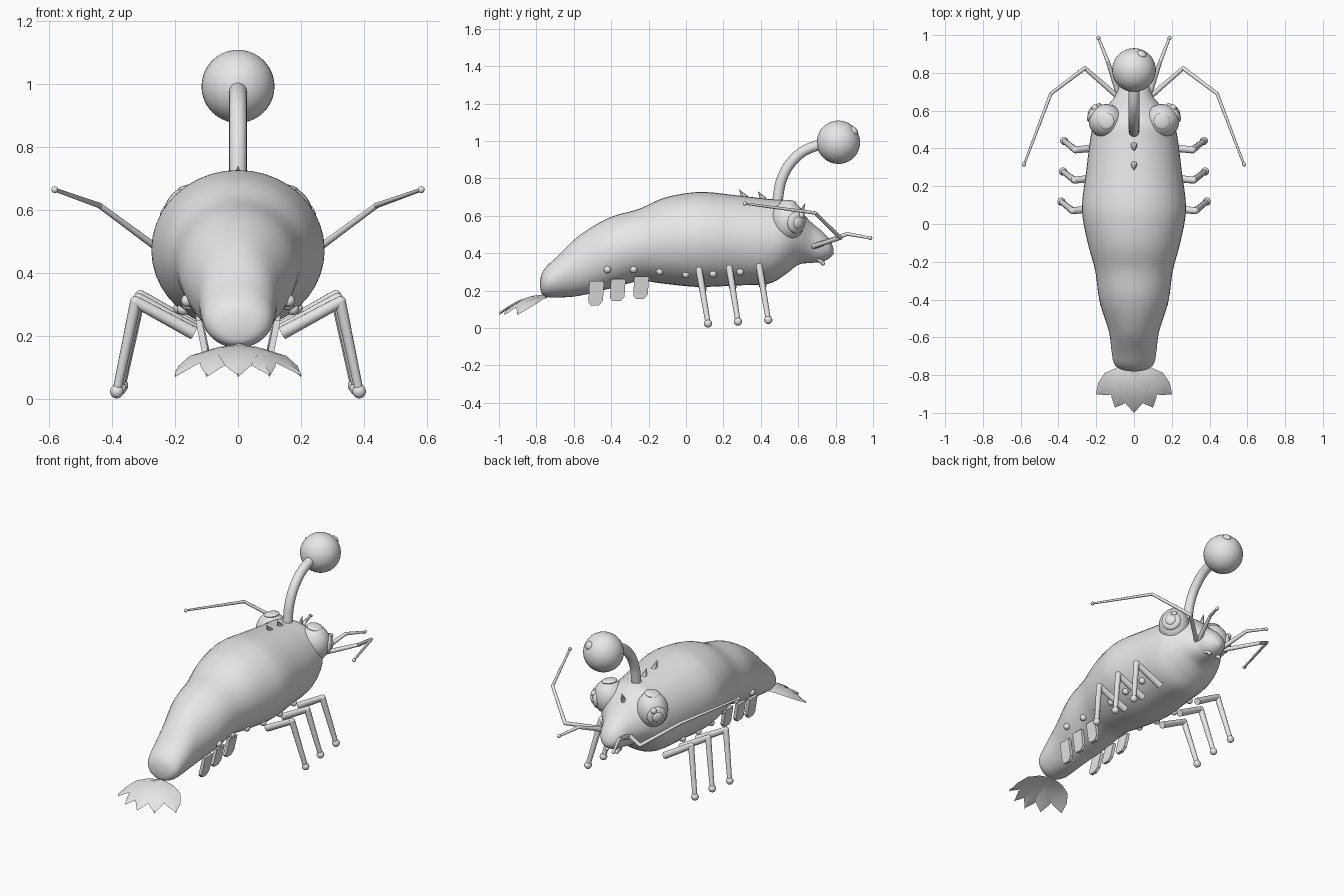
import bpy, bmesh, math
from mathutils import Vector, Matrix

if "Cube" in bpy.data.objects:
    bpy.data.objects.remove(bpy.data.objects["Cube"])

grey = bpy.data.materials.new("light grey")
grey.diffuse_color = (0.8, 0.8, 0.8, 1)
grey.use_nodes = True
grey.node_tree.nodes["Principled BSDF"].inputs["Base Color"].default_value = grey.diffuse_color


def finish(name, bm, angle=40):
    """Turn a bmesh into a smooth-shaded object."""
    bmesh.ops.recalc_face_normals(bm, faces=bm.faces)
    me = bpy.data.meshes.new(name)
    bm.to_mesh(me)
    bm.free()
    me.materials.append(grey)
    ob = bpy.data.objects.new(name, me)
    bpy.context.collection.objects.link(ob)
    bpy.ops.object.select_all(action='DESELECT')
    ob.select_set(True)
    bpy.context.view_layer.objects.active = ob
    bpy.ops.object.shade_smooth_by_angle(angle=math.radians(angle))
    return ob


def facing(d):
    return Vector(d).to_track_quat('Z', 'Y').to_matrix().to_4x4()


def add_ball(bm, c, r, d=(0, 0, 1), seg=20):
    r = (r, r, r) if isinstance(r, float) else r
    m = Matrix.Translation(c) @ facing(d) @ Matrix.Diagonal((*r, 1))
    bmesh.ops.create_uvsphere(bm, u_segments=seg, v_segments=seg // 2 + 2, radius=1, matrix=m)


def add_rod(bm, a, b, r1, r2, seg=12):
    a, b = Vector(a), Vector(b)
    m = Matrix.Translation((a + b) / 2) @ facing(b - a)
    bmesh.ops.create_cone(bm, cap_ends=True, segments=seg, radius1=r1, radius2=r2,
                          depth=(b - a).length, matrix=m)


def add_limb(bm, pts, radii, tip):
    """Jointed rod chain with a ball at the end."""
    for i in range(len(pts) - 1):
        add_rod(bm, pts[i], pts[i + 1], radii[i], radii[i + 1])
        if i:
            add_ball(bm, pts[i], radii[i], seg=12)
    add_ball(bm, pts[-1], tip, seg=14)


def loft(name, rings, seg=40):
    """Rings are (centre, half axis u, half axis v)."""
    bm = bmesh.new()
    loops = []
    for c, u, v in rings:
        loops.append([bm.verts.new(Vector(c) + Vector(u) * math.cos(t) + Vector(v) * math.sin(t))
                      for t in (2 * math.pi * k / seg for k in range(seg))])
    for a, b in zip(loops, loops[1:]):
        for k in range(seg):
            j = (k + 1) % seg
            bm.faces.new((a[k], a[j], b[j], b[k]))
    bm.faces.new(loops[0])
    bm.faces.new(loops[-1])
    return finish(name, bm, 60)


def smooth_rows(rows, n=4):
    """Catmull-Rom through rows of numbers."""
    out = []
    for i in range(len(rows) - 1):
        p = [rows[max(i - 1, 0)], rows[i], rows[i + 1], rows[min(i + 2, len(rows) - 1)]]
        for s in range(n):
            t = s / n
            out.append([0.5 * (2 * b + (c - a) * t + (2 * a - 5 * b + 4 * c - d) * t * t
                               + (3 * b - a - 3 * c + d) * t ** 3) for a, b, c, d in zip(*p)])
    return out + [list(rows[-1])]


# Body and snout: y, bottom z, top z, half width
body = smooth_rows([
    (-.78, .22, .25, .015), (-.77, .18, .295, .07), (-.74, .165, .335, .105),
    (-.68, .163, .39, .118), (-.57, .172, .495, .133), (-.41, .21, .59, .182),
    (-.25, .25, .637, .205), (-.12, .237, .695, .24), (.02, .222, .723, .27),
    (.12, .22, .726, .274), (.28, .228, .708, .253), (.44, .236, .69, .233),
    (.53, .285, .68, .212), (.60, .338, .635, .165), (.67, .348, .565, .105),
    (.73, .355, .515, .078), (.77, .375, .47, .05), (.788, .395, .425, .015)])
loft("body", [((0, y, (b + t) / 2), (w, 0, 0), (0, 0, (t - b) / 2)) for y, b, t, w in body])


def body_at(y):
    return min(body, key=lambda r: abs(r[0] - y))


# Lure stalk and glowing ball
path = [Vector((0, y, z)) for y, z in smooth_rows(
    [(.485, .64), (.495, .72), (.51, .79), (.55, .87), (.62, .94), (.70, .975), (.76, .985)])]
rings = []
for i, p in enumerate(path):
    t = (path[min(i + 1, len(path) - 1)] - path[max(i - 1, 0)]).normalized()
    rings.append((p, (.028, 0, 0), Vector((0, -t.z, t.y)) * .028))
loft("lure_stalk", rings, 20)
bm = bmesh.new()
add_ball(bm, (0, .815, .993), .116, seg=36)
finish("lure_ball", bm)
bm = bmesh.new()
add_ball(bm, (.042, .9, 1.055), (.025, .025, .014), (.042, .085, .062))
finish("lure_highlight", bm)

# Back spines and brow spike
bm = bmesh.new()
for y in (.31, .41, .50):
    z = body_at(y)[2]
    add_rod(bm, (0, y + .005, z - .01), (0, y - .025, z + .036), .02, .001, 8)
add_rod(bm, (0, .61, .59), (0, .635, .665), .022, .001, 8)
finish("back_spines", bm)

# Tail fan: five ridged leaves
bm = bmesh.new()
for i in range(-2, 3):
    tip = Vector((.1 * i, (-.998, -.97, -.90)[abs(i)], .076))
    base = Vector((0, -.75, .172 - .004 * abs(i)))
    d = tip - base
    side = Vector((-d.y, d.x, 0)).normalized()
    mid = []
    for f, w in ((0, .012), (.3, .045), (.58, .062), (.82, .042), (1, .002)):
        c = base + d * f + Vector((0, 0, .025 * math.sin(f * math.pi)))
        mid.append([bm.verts.new(c + side * s * w + Vector((0, 0, h)))
                    for s, h in ((-1, 0), (0, .008), (1, 0), (0, -.006))])
    for a, b in zip(mid, mid[1:]):
        for k in range(4):
            bm.faces.new((a[k], a[(k + 1) % 4], b[(k + 1) % 4], b[k]))
    bm.faces.new(mid[0])
    bm.faces.new(mid[-1])
finish("tail_fan", bm, 30)

for s, label in ((-1, "left"), (1, "right")):
    # Eye with lid cap, iris, pupil and highlight
    c = Vector((s * .148, .545, .572))
    d = Vector((s * .75, .55, -.1)).normalized()
    bm = bmesh.new()
    add_ball(bm, c, (.092, .09, .106), seg=32)
    finish(label + "_eye", bm)
    bm = bmesh.new()
    add_ball(bm, c + Vector((0, 0, .098)), (.045, .045, .013), (s * .15, 0, 1))
    finish(label + "_eyelid", bm)
    bm = bmesh.new()
    add_ball(bm, c + d * .078, (.058, .058, .022), d, 24)
    finish(label + "_iris", bm)
    bm = bmesh.new()
    add_ball(bm, c + d * .092, (.033, .033, .016), d)
    finish(label + "_pupil", bm)
    bm = bmesh.new()
    add_ball(bm, (s * .207, .615, .602), .018, seg=14)
    finish(label + "_eye_highlight", bm)

    # Long swept antenna and short feeler
    bm = bmesh.new()
    add_limb(bm, [(s * .07, .66, .43), (s * .26, .825, .482), (s * .44, .69, .615),
                  (s * .582, .315, .665)], (.014, .011, .009, .006), .011)
    finish(label + "_long_antenna", bm)
    bm = bmesh.new()
    add_limb(bm, [(s * .075, .67, .43), (s * .14, .863, .503), (s * .188, .985, .481)],
             (.016, .01, .007), .011)
    finish(label + "_short_antenna", bm)

    # Mouth parts
    bm = bmesh.new()
    add_rod(bm, (s * .04, .70, .375), (s * .035, .73, .348), .014, .01, 10)
    add_ball(bm, (s * .035, .732, .346), .012, seg=12)
    finish(label + "_mouthpart", bm)

    # Walking legs
    bm = bmesh.new()
    for hip, knee, foot, x, z in ((.41, .392, .44, .37, .043), (.25, .232, .278, .376, .034),
                                  (.09, .07, .118, .385, .024)):
        add_limb(bm, [(s * .14, hip, z + .185), (s * (x - .06), knee, z + .285), (s * x, foot, z)],
                 (.021, .018, .014), .022)
    finish(label + "_legs", bm)

    # Swimming paddles under the abdomen
    bm = bmesh.new()
    for y, z0, z1 in ((-.48, .12, .25), (-.365, .143, .262), (-.24, .155, .275)):
        h = z1 - z0
        shape = [(-.036, 0), (.042, 0), (.036, -.8 * h), (.014, -h), (-.028, -h), (-.042, -.85 * h)]
        front, back = ([bm.verts.new((s * (.125 + o + .2 * dz), y + dy, z1 + dz))
                        for dy, dz in shape] for o in (-.01, .01))
        bm.faces.new(front)
        bm.faces.new(back)
        for k in range(6):
            j = (k + 1) % 6
            bm.faces.new((front[k], front[j], back[j], back[k]))
    finish(label + "_paddles", bm, 30)

    # Row of side spots set on the body surface
    bm = bmesh.new()
    for y, z in ((-.42, .312), (-.28, .313), (-.14, .302), (0, .286), (.145, .29), (.29, .30)):
        _, b, t, w = body_at(y)
        k = (z - (b + t) / 2) / ((t - b) / 2)
        add_ball(bm, (s * w * math.sqrt(max(0, 1 - k * k)), y, z), .02, seg=14)
    finish(label + "_side_spots", bm)
